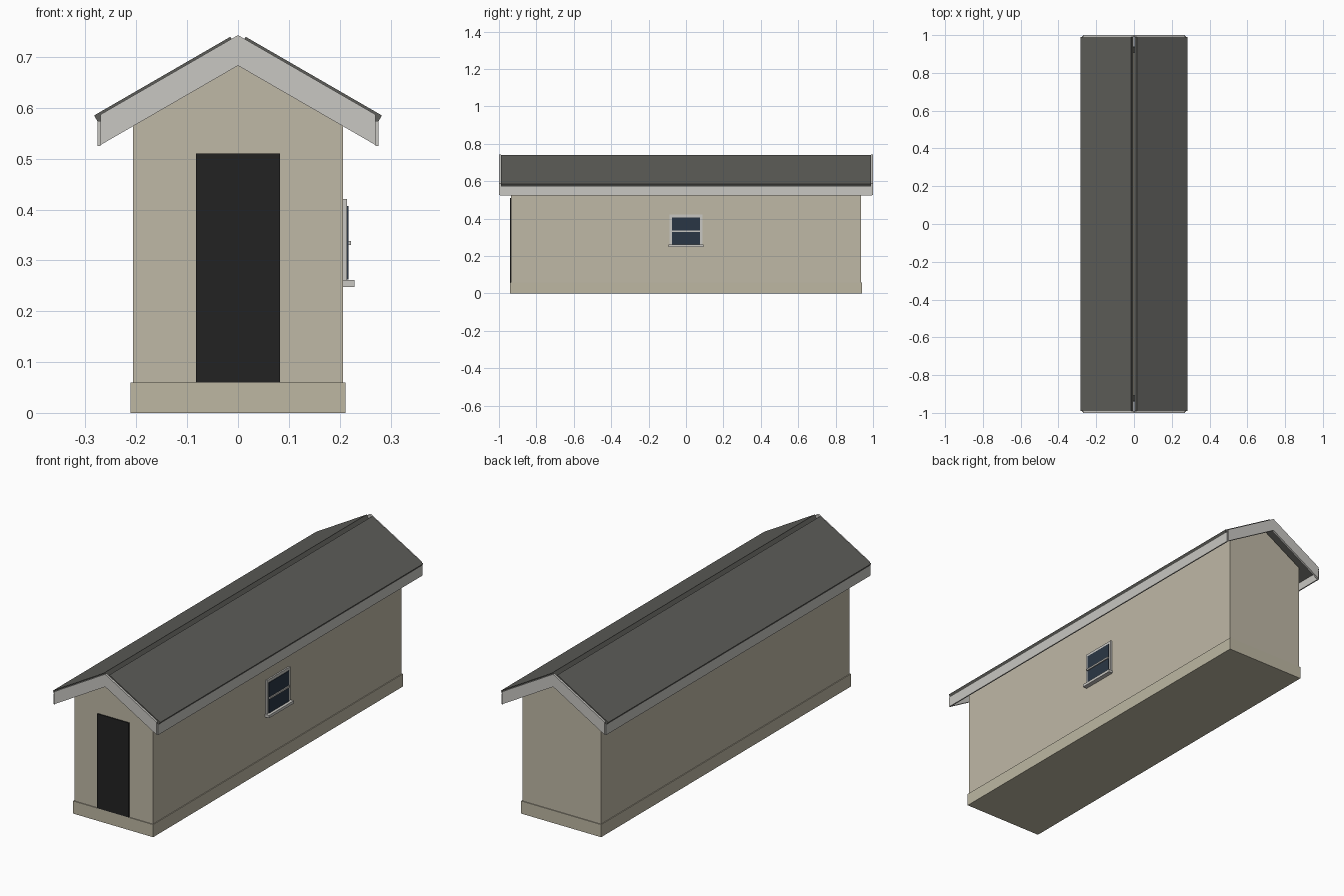
import bpy
import math

cube = bpy.data.objects.get("Cube")
if cube:
    bpy.data.objects.remove(cube, do_unlink=True)


def material(name, r, g, b):
    m = bpy.data.materials.new(name)
    m.use_nodes = True
    m.diffuse_color = (r, g, b, 1)
    m.node_tree.nodes["Principled BSDF"].inputs["Base Color"].default_value = (r, g, b, 1)
    m.roughness = 0.8
    return m


WALL = material("beige_wall", 0.52, 0.48, 0.38)
BASE = material("beige_base", 0.51, 0.475, 0.365)
TRIM = material("pale_trim", 0.58, 0.57, 0.54)
ROOF = material("dark_grey_roof", 0.11, 0.11, 0.10)
DOOR = material("black_door", 0.016, 0.016, 0.016)
GLASS = material("blue_grey_glass", 0.023, 0.037, 0.058)


def prism(name, profile, y0, y1, mat):
    """Extrude an (x, z) outline along y."""
    n = len(profile)
    verts = [(x, y, z) for y in (y0, y1) for x, z in profile]
    faces = [tuple(range(n)), tuple(reversed(range(n, 2 * n)))]
    faces += [(i, i + n, (i + 1) % n + n, (i + 1) % n) for i in range(n)]
    # Keep normals outward whichever way the outline winds
    area = sum(profile[i][0] * profile[(i + 1) % n][1] -
               profile[(i + 1) % n][0] * profile[i][1] for i in range(n))
    if area < 0:
        faces = [f[::-1] for f in faces]
    mesh = bpy.data.meshes.new(name)
    mesh.from_pydata(verts, [], faces)
    mesh.materials.append(mat)
    obj = bpy.data.objects.new(name, mesh)
    bpy.context.collection.objects.link(obj)
    return obj


def box(name, x, y, z, mat):
    outline = [(x[0], z[0]), (x[1], z[0]), (x[1], z[1]), (x[0], z[1])]
    return prism(name, outline, y[0], y[1], mat)


# Body: plinth, walls and gable ends
HALF_W, HALF_L, EAVE = 0.207, 0.936, 0.588
box("base", (-0.211, 0.211), (-0.94, 0.94), (0, 0.06), BASE)
box("walls", (-HALF_W, HALF_W), (-HALF_L, HALF_L), (0.06, EAVE), WALL)
for end, sign in (("front", -1), ("back", 1)):
    ys = sorted((sign * HALF_L, sign * (HALF_L - 0.03)))
    prism(end + "_gable", [(-HALF_W, EAVE), (HALF_W, EAVE), (0, 0.708)], *ys, WALL)

# Roof slabs, with square-cut edges leaving a groove at the ridge
PITCH = math.radians(30)
THICK = 0.025
dx, dz = THICK * math.sin(PITCH), THICK * math.cos(PITCH)
top_x, eave_x, eave_z = 0.015, 0.283, 0.585
top_z = eave_z + (eave_x - top_x) * math.tan(PITCH)
slab = [(top_x, top_z), (eave_x, eave_z),
        (eave_x - dx, eave_z - dz), (top_x - dx, top_z - dz)]
for side, sign in (("left", 1), ("right", -1)):
    prism(side + "_roof", [(sign * x, z) for x, z in slab], -0.99, 0.99, ROOF)
    box(side + "_fascia", sorted((sign * 0.27, sign * 0.276)), (-0.995, 0.995),
        (0.525, 0.574), TRIM)

# Bargeboards on both gable ends
drop = 0.27 * math.tan(PITCH)
board = [(0, 0.743), (-0.27, 0.743 - drop), (-0.27, 0.683 - drop),
         (0, 0.683), (0.27, 0.683 - drop), (0.27, 0.743 - drop)]
prism("front_bargeboard", board, -1, -0.99, TRIM)
prism("back_bargeboard", board, 0.99, 1, TRIM)

# Door panel
box("door", (-0.083, 0.083), (-0.941, -0.935), (0.06, 0.51), DOOR)

# Window on the left wall: frame, glass, crossbar and sill
box("window_frame", (0.2, 0.214), (-0.088, 0.088), (0.25, 0.421), TRIM)
box("window_glass", (0.21, 0.217), (-0.075, 0.075), (0.262, 0.407), GLASS)
box("window_crossbar", (0.21, 0.222), (-0.075, 0.075), (0.33, 0.338), TRIM)
box("window_sill", (0.2, 0.229), (-0.093, 0.093), (0.248, 0.261), TRIM)
